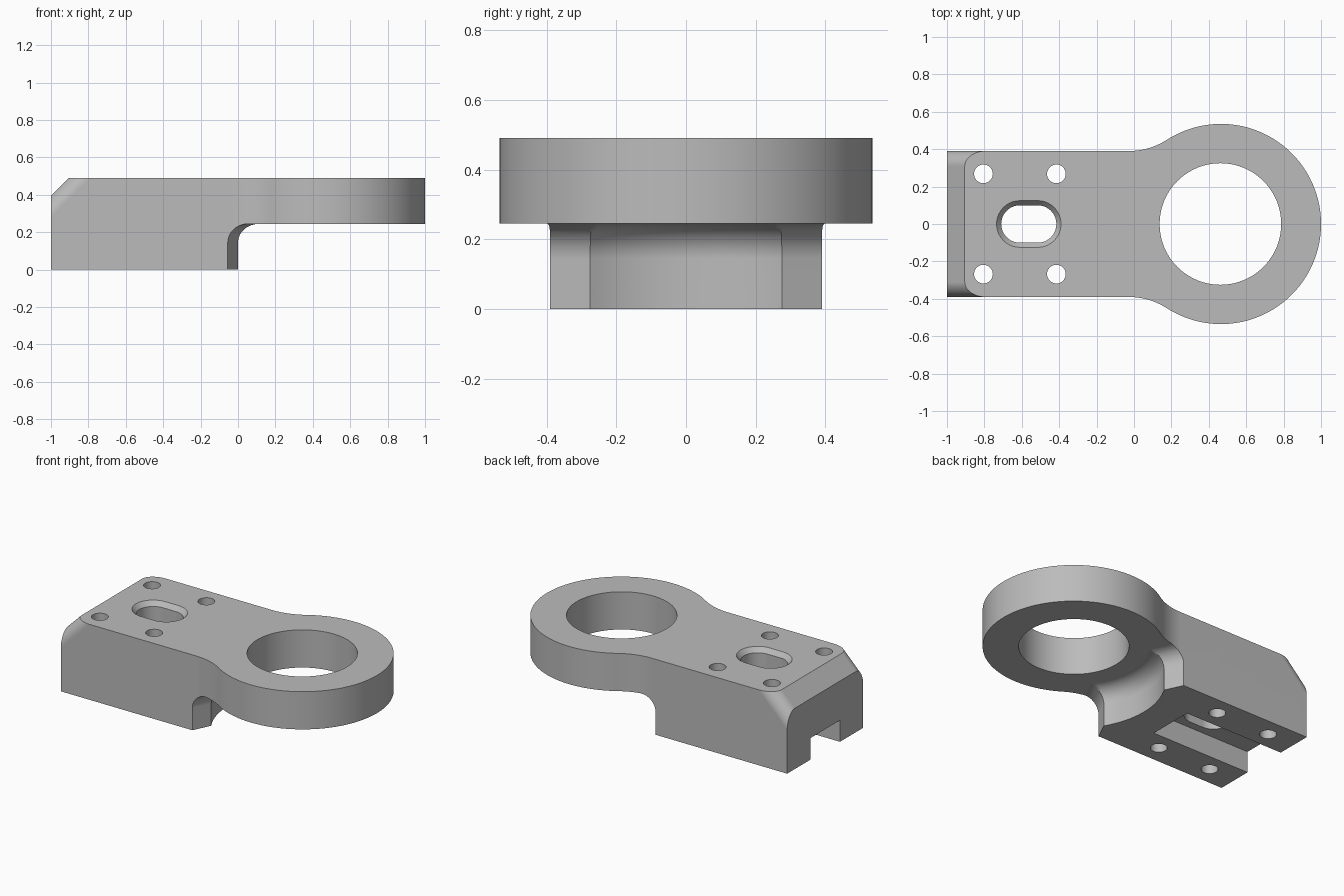
import bpy
import bmesh
from math import sin, cos, pi, sqrt, atan2, radians
from mathutils import Vector

cube = bpy.data.objects.get("Cube")
if cube:
    bpy.data.objects.remove(cube, do_unlink=True)

TOP, PLATE = 0.49, 0.245          # top face and underside of the ring plate
HALF = 0.39                       # half width of the block
RING_X, RING_R, BORE_R = 0.465, 0.535, 0.325

grey = bpy.data.materials.new("plain_grey")
grey.use_nodes = True
COLOUR = (0.5, 0.5, 0.5, 1)
grey.diffuse_color = COLOUR
grey.node_tree.nodes["Principled BSDF"].inputs["Base Color"].default_value = COLOUR


def loft(name, loops):
    """Closed solid through matching loops of 3D points."""
    bm = bmesh.new()
    rings = [[bm.verts.new(p) for p in loop] for loop in loops]
    bm.faces.new(rings[0])
    bm.faces.new(rings[-1])
    for a, b in zip(rings, rings[1:]):
        for i in range(len(a)):
            j = (i + 1) % len(a)
            bm.faces.new((a[i], a[j], b[j], b[i]))
    bmesh.ops.recalc_face_normals(bm, faces=bm.faces)
    mesh = bpy.data.meshes.new(name)
    bm.to_mesh(mesh)
    bm.free()
    mesh.materials.append(grey)
    obj = bpy.data.objects.new(name, mesh)
    bpy.context.collection.objects.link(obj)
    return obj


def at(points, z):
    return [(x, y, z) for x, y in points]


def arc(cx, cy, r, a0, a1, n):
    return [(cx + r * cos(a0 + (a1 - a0) * i / n), cy + r * sin(a0 + (a1 - a0) * i / n))
            for i in range(n + 1)]


def cut(target, cutter):
    cutter.hide_render = True
    mod = target.modifiers.new("cut", "BOOLEAN")
    mod.operation, mod.solver, mod.object = "DIFFERENCE", "EXACT", cutter
    bpy.context.view_layer.objects.active = target
    bpy.ops.object.modifier_apply(modifier=mod.name)
    bpy.data.objects.remove(cutter, do_unlink=True)


# Body outline: straight block blending into the round ring
neck_x = -0.03
dx = RING_X - neck_x
neck_r = (dx**2 + HALF**2 - RING_R**2) / (2 * (RING_R - HALF))
ring_a = atan2(HALF + neck_r, -dx)
upper = arc(RING_X, 0, RING_R, 0, ring_a, 56)
upper += arc(neck_x, HALF + neck_r, neck_r, ring_a - pi, -pi / 2, 14)[1:]
upper.append((-1, HALF))
outline = upper + [(x, -y) for x, y in reversed(upper[1:])]
body = loft("bracket_body", [at(outline, 0), at(outline, TOP)])

# Relief under the ring: concave wall, angled cheeks and a fillet to the plate
FILLET = 0.1
corner, cheek_end = Vector((0, 0.275)), Vector((-0.055, HALF))
centre = Vector((RING_X, 0))
wall_r = (corner - centre).length
along = (cheek_end - corner).normalized()
normal = Vector((along.y, -along.x))


def relief(d):
    start = corner + normal * d
    q = start - centre
    b = q.dot(along)
    t = -b + sqrt(b * b - q.length_squared + (wall_r - d) ** 2)
    p = start + along * t
    far = p + along * ((0.8 - p.y) / along.y)
    a = atan2(p.y, p.x - RING_X)
    wall = arc(RING_X, 0, wall_r - d, a, 2 * pi - a, 28)
    return [(1.2, -0.8), (1.2, 0.8), tuple(far)] + wall + [(far.x, -far.y)]


layers = [at(relief(0), -0.2)]
for i in range(13):
    a = i / 12 * pi / 2
    layers.append(at(relief(FILLET * (1 - cos(a))), PLATE - FILLET + FILLET * sin(a)))
cut(body, loft("relief_cutter", layers))

# Sloped end with rounded shoulders, swept along the 45 degree slope
SHOULDER = 0.08
inner = arc(HALF - SHOULDER, SHOULDER, SHOULDER, 0, -pi / 2, 12)
inner += [(-y, s) for y, s in reversed(inner)]
section = inner + [(-0.6, SHOULDER), (-0.6, -0.5), (0.6, -0.5), (0.6, SHOULDER)]
k = sqrt(0.5)
cut(body, loft("slope_cutter", [
    [(-0.95 + s * k + m, y, 0.445 - s * k + m) for y, s in section] for m in (-0.8, 0.8)]))

# Groove under the block, open at the end
groove = [(-1.2, -0.152), (-0.28, -0.152), (-0.28, 0.152), (-1.2, 0.152)]
cut(body, loft("groove_cutter", [at(groove, -0.2), at(groove, 0.14)]))


# Slot with a chamfered rim
def slot(r):
    return arc(-0.515, 0, r, -pi / 2, pi / 2, 20) + arc(-0.61, 0, r, pi / 2, 1.5 * pi, 20)


cut(body, loft("slot_cutter", [at(slot(r), z) for r, z in
                               ((0.1, 0.06), (0.1, TOP - 0.03), (0.125, TOP), (0.125, 0.6))]))


# Ring bore and four bolt holes
def drill(x, y, r, n):
    circle = arc(x, y, r, 0, 2 * pi, n)[:-1]
    cut(body, loft("hole_cutter", [at(circle, -0.2), at(circle, 0.7)]))


drill(RING_X - 0.003, 0, BORE_R, 80)
for x in (-0.805, -0.415):
    for y in (-0.268, 0.268):
        drill(x, y, 0.05, 32)

# Smooth rounded faces, crisp edges, flat planes
bpy.ops.object.select_all(action="DESELECT")
body.select_set(True)
bpy.context.view_layer.objects.active = body
bpy.ops.object.shade_smooth_by_angle(angle=radians(25))
weighted = body.modifiers.new("flat_planes", "WEIGHTED_NORMAL")
weighted.keep_sharp = True
